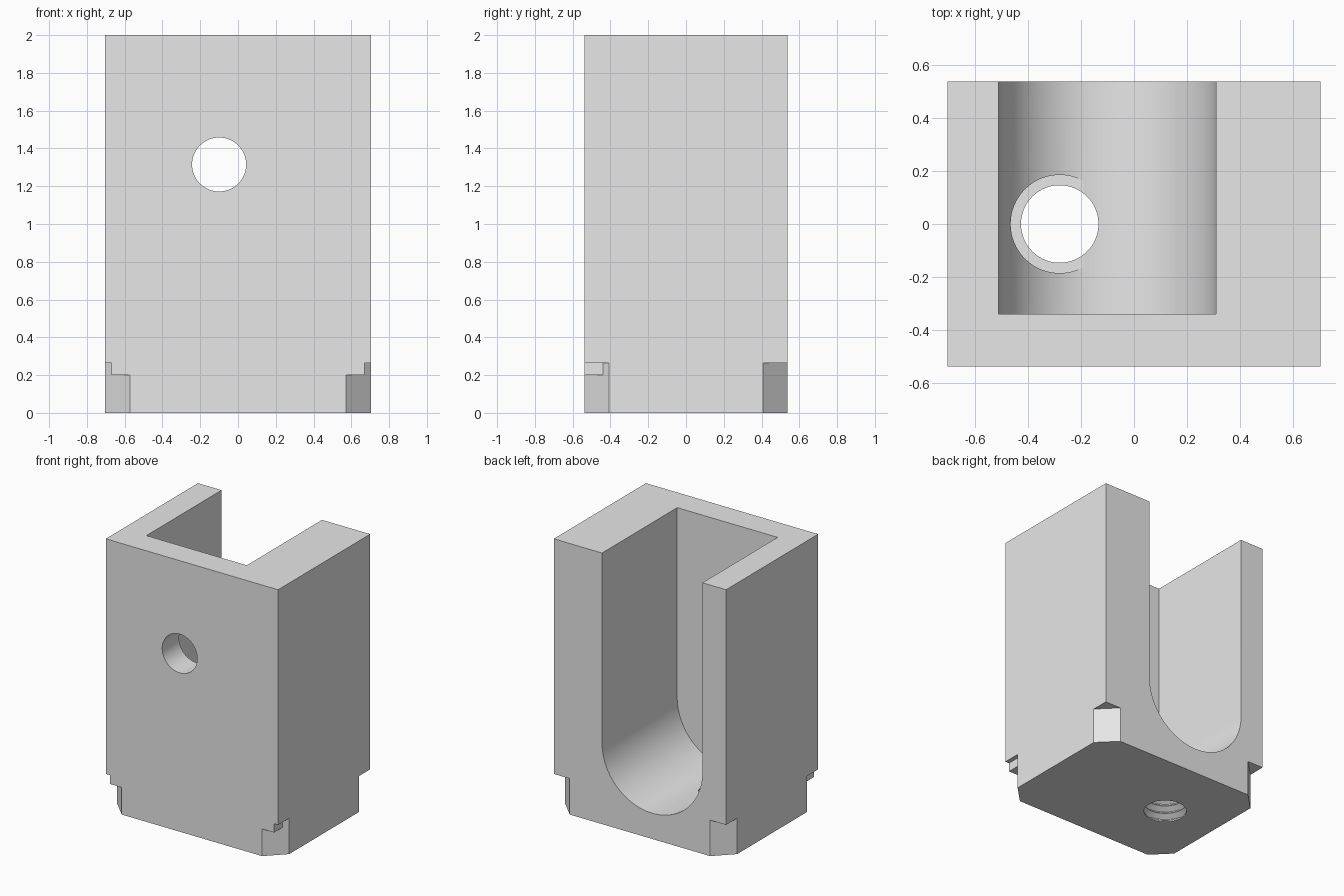
import bpy, bmesh, math
from mathutils import Vector, Matrix

cube = bpy.data.objects.get("Cube")
if cube:
    bpy.data.objects.remove(cube, do_unlink=True)

HX, HY, H = 0.703, 0.537, 2.0          # half width, half depth, height
SLOT_X, SLOT_Z, SLOT_R = -0.10, 0.60, 0.41
CHAMFER, STEP_TOP, TAB_BOTTOM, TAB_X = 0.13, 0.265, 0.20, 0.67
OUT = 0.1                              # overshoot of the cutters

grey = bpy.data.materials.new("light_grey")
grey.diffuse_color = (0.8, 0.8, 0.8, 1)
grey.use_nodes = True
grey.node_tree.nodes["Principled BSDF"].inputs["Base Color"].default_value = (0.8, 0.8, 0.8, 1)


def finish(name, bm):
    bmesh.ops.recalc_face_normals(bm, faces=bm.faces[:])
    mesh = bpy.data.meshes.new(name)
    bm.to_mesh(mesh)
    bm.free()
    mesh.materials.append(grey)
    ob = bpy.data.objects.new(name, mesh)
    bpy.context.collection.objects.link(ob)
    return ob


def prism(name, outline, lo, hi, axis="Z"):
    """Extrude a flat outline along Z, or an x-z outline along Y."""
    place = (lambda a, b: (a, b, lo)) if axis == "Z" else (lambda a, b: (a, lo, b))
    along = Vector((0, 0, hi - lo)) if axis == "Z" else Vector((0, hi - lo, 0))
    bm = bmesh.new()
    face = bm.faces.new([bm.verts.new(place(a, b)) for a, b in outline])
    ext = bmesh.ops.extrude_face_region(bm, geom=[face], use_keep_orig=True)
    moved = [g for g in ext["geom"] if isinstance(g, bmesh.types.BMVert)]
    bmesh.ops.translate(bm, verts=moved, vec=along)
    return finish(name, bm)


def lathe(name, profile, centre, steps=64):
    """Spin a radius-height profile round a vertical axis."""
    bm = bmesh.new()
    verts = [bm.verts.new((r, 0, z)) for r, z in profile]
    edges = [bm.edges.new(pair) for pair in zip(verts, verts[1:])]
    bmesh.ops.spin(bm, geom=verts + edges, cent=(0, 0, 0), axis=(0, 0, 1),
                   angle=math.tau, steps=steps)
    bmesh.ops.remove_doubles(bm, verts=bm.verts[:], dist=1e-5)
    bmesh.ops.translate(bm, verts=bm.verts[:], vec=centre)
    return finish(name, bm)


def cut(target, cutter):
    cutter.hide_render = True
    mod = target.modifiers.new("cut", "BOOLEAN")
    mod.operation = "DIFFERENCE"
    mod.solver = "EXACT"
    mod.object = cutter
    bpy.ops.object.select_all(action="DESELECT")
    bpy.context.view_layer.objects.active = target
    target.select_set(True)
    bpy.ops.object.modifier_apply(modifier=mod.name)
    bpy.data.objects.remove(cutter, do_unlink=True)


# Main block
body = prism("slotted_block", [(-HX, -HY), (HX, -HY), (HX, HY), (-HX, HY)], 0, H)

# Round-bottomed slot, open at the top and back
arc = [math.pi + math.pi * i / 64 for i in range(65)]
slot = [(SLOT_X + SLOT_R * math.cos(a), SLOT_Z + SLOT_R * math.sin(a)) for a in arc]
slot += [(SLOT_X + SLOT_R, H + OUT), (SLOT_X - SLOT_R, H + OUT)]
cut(body, prism("slot_cutter", slot, -0.34, HY + OUT, "Y"))

# Round hole through the front wall
ring = [math.tau * i / 64 for i in range(64)]
hole = [(SLOT_X + 0.143 * math.cos(a), 1.315 + 0.143 * math.sin(a)) for a in ring]
cut(body, prism("front_hole_cutter", hole, -HY - OUT, -0.2, "Y"))

# Threaded hole through the floor, widened where it meets the slot
MINOR, MAJOR, PITCH = 0.146, 0.185, 0.06
thread = [(0, -OUT), (MINOR, -OUT)]
for i in range(3):
    z = 0.01 + PITCH * i
    thread += [(MINOR, z), (MAJOR, z + 0.025), (MAJOR, z + 0.03), (MINOR, z + 0.055)]
thread += [(MINOR, 0.2), (MAJOR, 0.2), (MAJOR, 0.5), (0, 0.5)]
cut(body, lathe("thread_cutter", thread, (-0.28, 0, 0)))

# Chamfered foot corners; the front ones keep a small tab above
for sx in (-1, 1):
    for sy in (-1, 1):
        top = STEP_TOP if sy > 0 else TAB_BOTTOM
        far_x, far_y = HX + OUT, HY + OUT
        wedge = [(far_x, far_y), (HX - CHAMFER - OUT, far_y), (far_x, HY - CHAMFER - OUT)]
        cut(body, prism("corner_cutter", [(sx * x, sy * y) for x, y in wedge], -OUT, top))
        if sy < 0:
            tab_y = HY - CHAMFER + (HX - TAB_X)
            sliver = [(far_x, far_y), (TAB_X, far_y), (TAB_X, tab_y),
                      (far_x, HY - CHAMFER - OUT)]
            cut(body, prism("tab_cutter", [(sx * x, sy * y) for x, y in sliver],
                            TAB_BOTTOM - 0.05, STEP_TOP))

# Smooth the round surfaces, keep the edges crisp
bpy.ops.object.select_all(action="DESELECT")
body.select_set(True)
bpy.context.view_layer.objects.active = body
bpy.ops.object.shade_smooth_by_angle(angle=math.radians(30))
